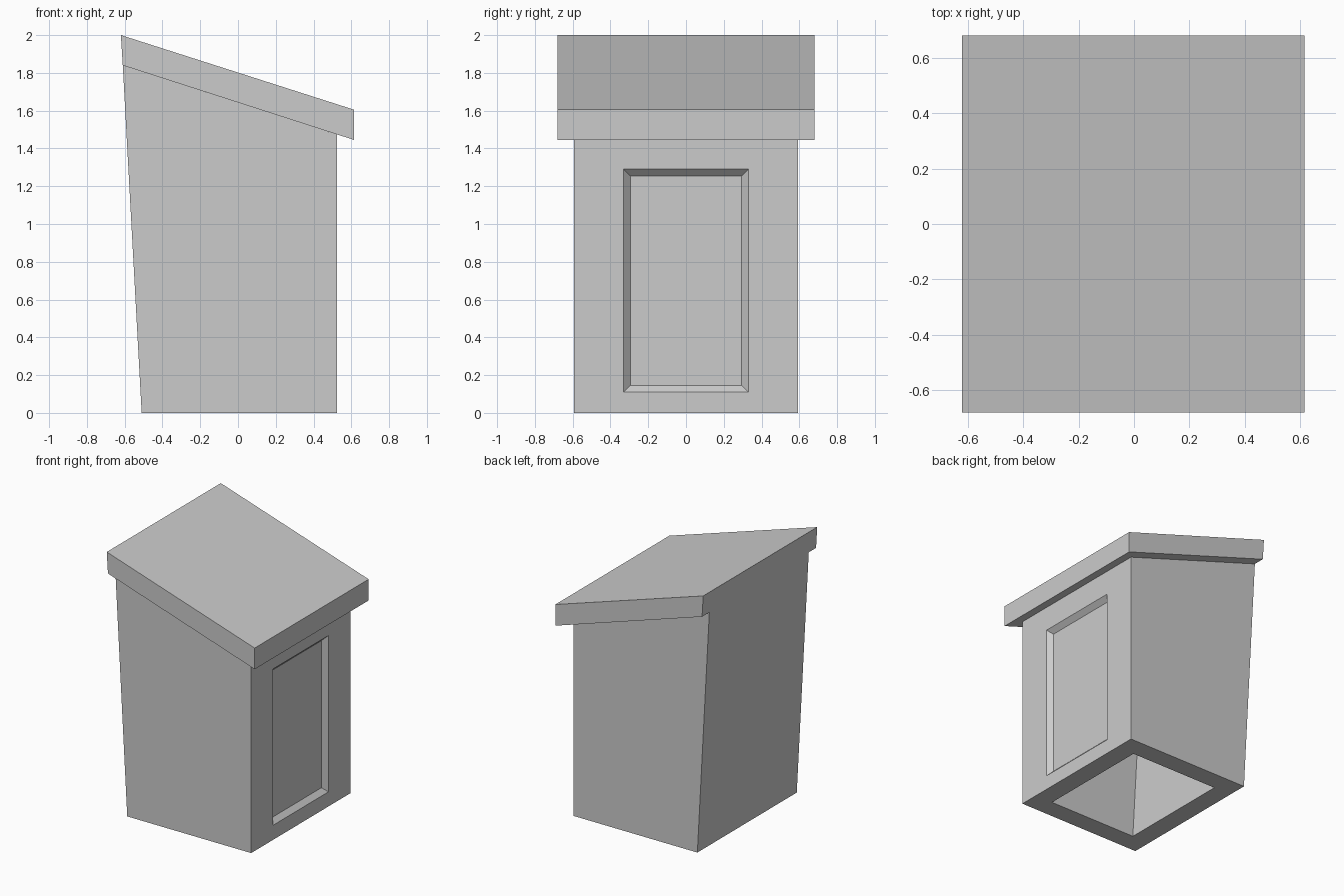
import bpy
import bmesh

if "Cube" in bpy.data.objects:
    bpy.data.objects.remove(bpy.data.objects["Cube"])

GREY = (0.6, 0.6, 0.6, 1.0)
grey = bpy.data.materials.new("plain_grey")
grey.use_nodes = True
grey.diffuse_color = GREY
grey.node_tree.nodes["Principled BSDF"].inputs["Base Color"].default_value = GREY


def finish(name, bm):
    bmesh.ops.recalc_face_normals(bm, faces=bm.faces)
    mesh = bpy.data.meshes.new(name)
    bm.to_mesh(mesh)
    bm.free()
    mesh.materials.append(grey)
    obj = bpy.data.objects.new(name, mesh)
    bpy.context.collection.objects.link(obj)
    return obj


def ring(bm, points):
    return [bm.verts.new(p) for p in points]


def bridge(bm, a, b):
    for i in range(len(a)):
        j = (i + 1) % len(a)
        bm.faces.new((a[i], a[j], b[j], b[i]))


def floor_ring(bm, left, right, half_y, z_left, z_right):
    return ring(bm, [(left, -half_y, z_left), (right, -half_y, z_right),
                     (right, half_y, z_right), (left, half_y, z_left)])


def door_ring(bm, x, half_y, low, high):
    return ring(bm, [(x, -half_y, low), (x, half_y, low),
                     (x, half_y, high), (x, -half_y, high)])


# Slanted lean-to roof slab, flush with the leaning wall
bm = bmesh.new()
profile = [(-0.62, 2.0), (0.615, 1.605), (0.615, 1.445), (-0.61, 1.84)]
ends = [ring(bm, [(x, y, z) for x, z in profile]) for y in (-0.68, 0.68)]
bridge(bm, *ends)
for end in ends:
    bm.faces.new(end)
finish("roof", bm)

# Hollow body: outer shell, rim under the floor, then the inner cavity
bm = bmesh.new()
bottom = floor_ring(bm, -0.51, 0.525, 0.593, 0, 0)
top = floor_ring(bm, -0.61, 0.525, 0.593, 1.84, 1.474)
rim = floor_ring(bm, -0.363, 0.378, 0.445, 0, 0)
ceiling = floor_ring(bm, -0.455, 0.378, 0.445, 1.64, 1.37)
bridge(bm, bottom, top)
bridge(bm, bottom, rim)
bridge(bm, rim, ceiling)
bm.faces.new(top)
bm.faces.new(ceiling)

# Recessed door panel with a bevelled surround
wall = [bottom[1], bottom[2], top[2], top[1]]
bm.faces.remove(bm.faces.get(wall))
opening = door_ring(bm, 0.525, 0.33, 0.11, 1.29)
panel = door_ring(bm, 0.49, 0.295, 0.145, 1.255)
bridge(bm, wall, opening)
bridge(bm, opening, panel)
bm.faces.new(panel)
finish("body", bm)
